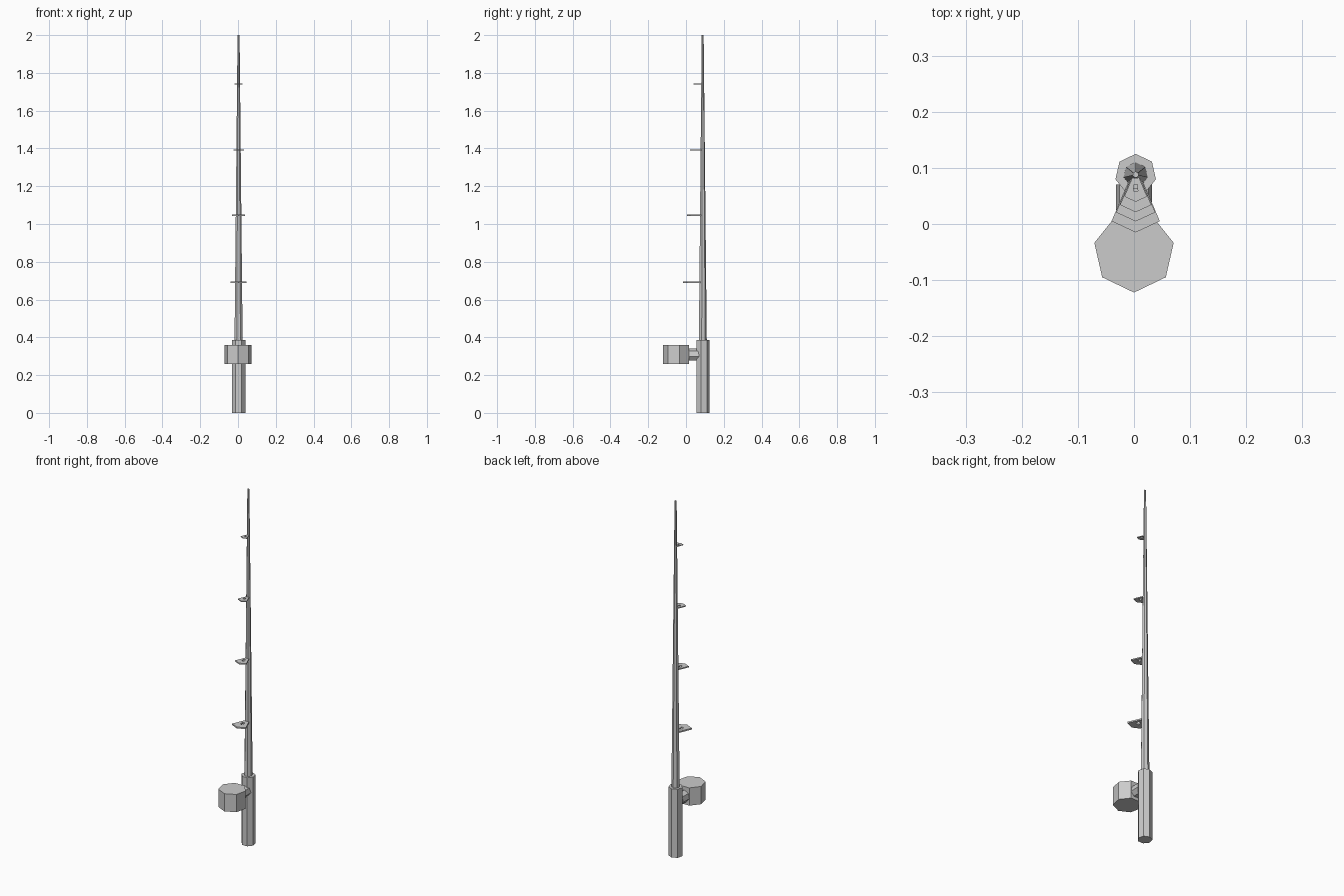
import bpy, bmesh, math
from mathutils import Vector

if "Cube" in bpy.data.objects:
    bpy.data.objects.remove(bpy.data.objects["Cube"])

SIDES = 7
RX, RY = 0.003, 0.088   # rod axis


def make_object(name, bm):
    bmesh.ops.recalc_face_normals(bm, faces=bm.faces)
    me = bpy.data.meshes.new(name)
    bm.to_mesh(me)
    bm.free()
    ob = bpy.data.objects.new(name, me)
    bpy.context.collection.objects.link(ob)
    return ob


def lathe(name, profile, origin, start=90, along_y=False):
    """Stack of seven-sided rings (radius, height), capped at both ends."""
    bm = bmesh.new()
    rings = []
    for r, h in profile:
        ring = []
        for i in range(SIDES):
            a = math.radians(start) + math.tau * i / SIDES
            u, v = r * math.cos(a), r * math.sin(a)
            p = Vector((u, h, v)) if along_y else Vector((u, v, h))
            ring.append(bm.verts.new(p + Vector(origin)))
        rings.append(ring)
    for a, b in zip(rings, rings[1:]):
        for i in range(SIDES):
            j = (i + 1) % SIDES
            bm.faces.new((a[i], a[j], b[j], b[i]))
    bm.faces.new(rings[0])
    bm.faces.new(rings[-1])
    return make_object(name, bm)


def line_guide(name, z, s):
    """Flat kite-shaped plate with a line hole, scaled by s."""
    outer = [(0, -0.103), (0.043, -0.083), (0.010, -0.005), (-0.010, -0.005), (-0.043, -0.083)]
    inner = [(0, -0.064), (0.008, -0.062), (0.007, -0.038), (-0.007, -0.038), (-0.008, -0.062)]
    t = 0.004 * s
    bm = bmesh.new()
    loops = [[bm.verts.new((RX + x * s, RY + y * s, z + dz)) for x, y in pts]
             for pts, dz in ((outer, -t), (outer, t), (inner, t), (inner, -t))]
    for k in range(4):
        a, b = loops[k], loops[(k + 1) % 4]
        for i in range(5):
            j = (i + 1) % 5
            bm.faces.new((a[i], a[j], b[j], b[i]))
    return make_object(name, bm)


# Grip and tapering rod
lathe("grip", [(0.037, 0), (0.037, 0.387)], (RX, RY, 0))
lathe("rod", [(0.022, 0.38), (0.0055, 2.0)], (RX, RY, 0))

# Reel drum and the short stem joining it to the grip
lathe("reel", [(0.0725, 0.26), (0.0725, 0.36)], (0, -0.0497, 0), start=-90)
lathe("reel_stem", [(0.033, -0.02), (0.033, 0.07)], (0, 0, 0.307), along_y=True)

# Line guides, shrinking toward the tip
for n, (z, s) in enumerate([(0.692, 1.0), (1.046, 0.81), (1.392, 0.65), (1.741, 0.47)], 1):
    line_guide(f"line_guide_{n}", z, s)
